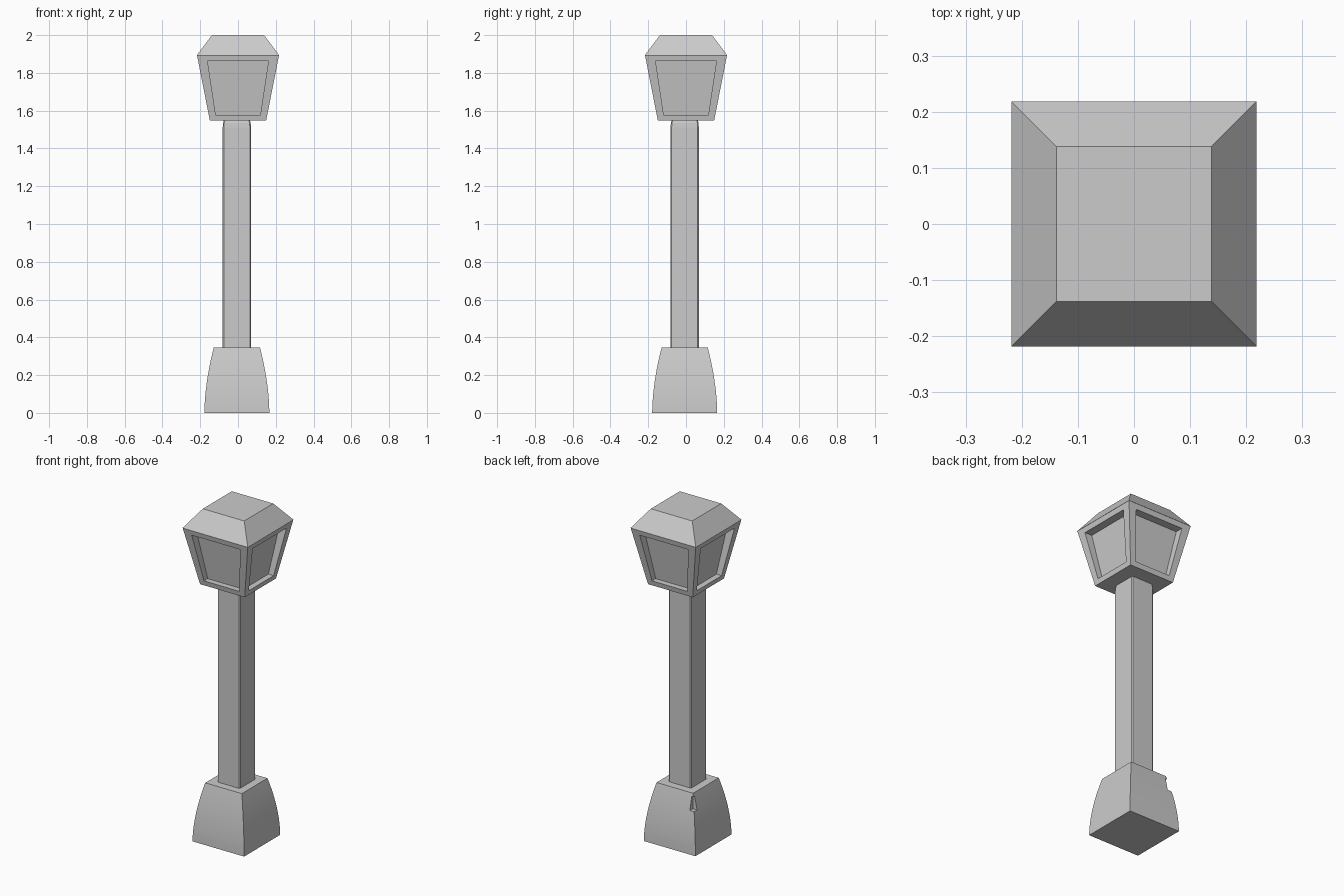
import bpy, bmesh

if "Cube" in bpy.data.objects:
    bpy.data.objects.remove(bpy.data.objects["Cube"])

OX, OY = -0.006, -0.007   # post and base sit slightly off the lantern axis


def finish(name, bm):
    bmesh.ops.remove_doubles(bm, verts=bm.verts, dist=1e-6)
    bmesh.ops.recalc_face_normals(bm, faces=bm.faces)
    mesh = bpy.data.meshes.new(name)
    bm.to_mesh(mesh)
    bm.free()
    ob = bpy.data.objects.new(name, mesh)
    bpy.context.collection.objects.link(ob)
    return ob


def section(h, c=0.0):
    """Square cross-section of half width h, corners chamfered by c."""
    if c == 0:
        return [(-h, -h), (h, -h), (h, h), (-h, h)]
    k = h - c
    return [(-k, -h), (k, -h), (h, -k), (h, k), (k, h), (-k, h), (-h, k), (-h, -k)]


def loft(name, profile, c=0.0, ox=0.0, oy=0.0):
    """Stack square sections given as (half width, z) and cap both ends."""
    bm = bmesh.new()
    rings = [[bm.verts.new((x + ox, y + oy, z)) for x, y in section(h, c)]
             for h, z in profile]
    n = len(rings[0])
    for a, b in zip(rings, rings[1:]):
        for i in range(n):
            j = (i + 1) % n
            bm.faces.new((a[i], a[j], b[j], b[i]))
    bm.faces.new(rings[0][::-1])
    bm.faces.new(rings[-1])
    return finish(name, bm)


# Flared base with convex sides
steps = 10
prof = [(0.172 - 0.05 * (i / steps) ** 1.8, 0.347 * i / steps) for i in range(steps + 1)]
base = loft("base", prof, 0.0, OX, OY)

# Small chip in the back left corner of the base
cutter = loft("chip_cutter", [(0.022, 0.25), (0.022, 0.33)], 0.0, OX - 0.138, OY + 0.138)
cutter.hide_render = True
mod = base.modifiers.new("chip", 'BOOLEAN')
mod.operation = 'DIFFERENCE'
mod.object = cutter
bpy.context.view_layer.objects.active = base
base.select_set(True)
bpy.ops.object.modifier_apply(modifier="chip")
bpy.data.objects.remove(cutter)
bpy.ops.object.shade_smooth_by_angle(angle=0.5)

# Square post with softened corners, pinched just below the lantern
loft("post", [(0.075, 0.33), (0.075, 1.51), (0.073, 1.535), (0.068, 1.555)], 0.006, OX, OY)

# Lantern body with a deep window recess on each side
BOT, TOP = (0.149, 1.547), (0.217, 1.893)
W_BOT, W_TOP = (0.118, 1.577), (0.161, 1.862)


def outer(z):
    t = (z - BOT[1]) / (TOP[1] - BOT[1])
    return BOT[0] + t * (TOP[0] - BOT[0])


def quad(lo, hi, dlo, dhi):
    """Trapezoid on the front side: half widths and distances from the axis."""
    return [(-lo[0], -dlo, lo[1]), (lo[0], -dlo, lo[1]),
            (hi[0], -dhi, hi[1]), (-hi[0], -dhi, hi[1])]


bm = bmesh.new()
loops = [quad(BOT, TOP, BOT[0], TOP[0]),
         quad(W_BOT, W_TOP, outer(W_BOT[1]), outer(W_TOP[1])),
         quad(W_BOT, W_TOP, W_BOT[0] + 0.002, W_TOP[0] + 0.002)]
for turn in range(4):
    rings = []
    for pts in loops:
        for _ in range(turn):
            pts = [(-y, x, z) for x, y, z in pts]
        rings.append([bm.verts.new(p) for p in pts])
    for a, b in zip(rings, rings[1:]):
        for i in range(4):
            j = (i + 1) % 4
            bm.faces.new((a[i], a[j], b[j], b[i]))
    bm.faces.new(rings[-1])
for h, z in (BOT, TOP):
    bm.faces.new([bm.verts.new((x, y, z)) for x, y in section(h)])
finish("lantern", bm)

# Sloped cap
loft("cap", [(0.218, 1.893), (0.138, 2.0)])
